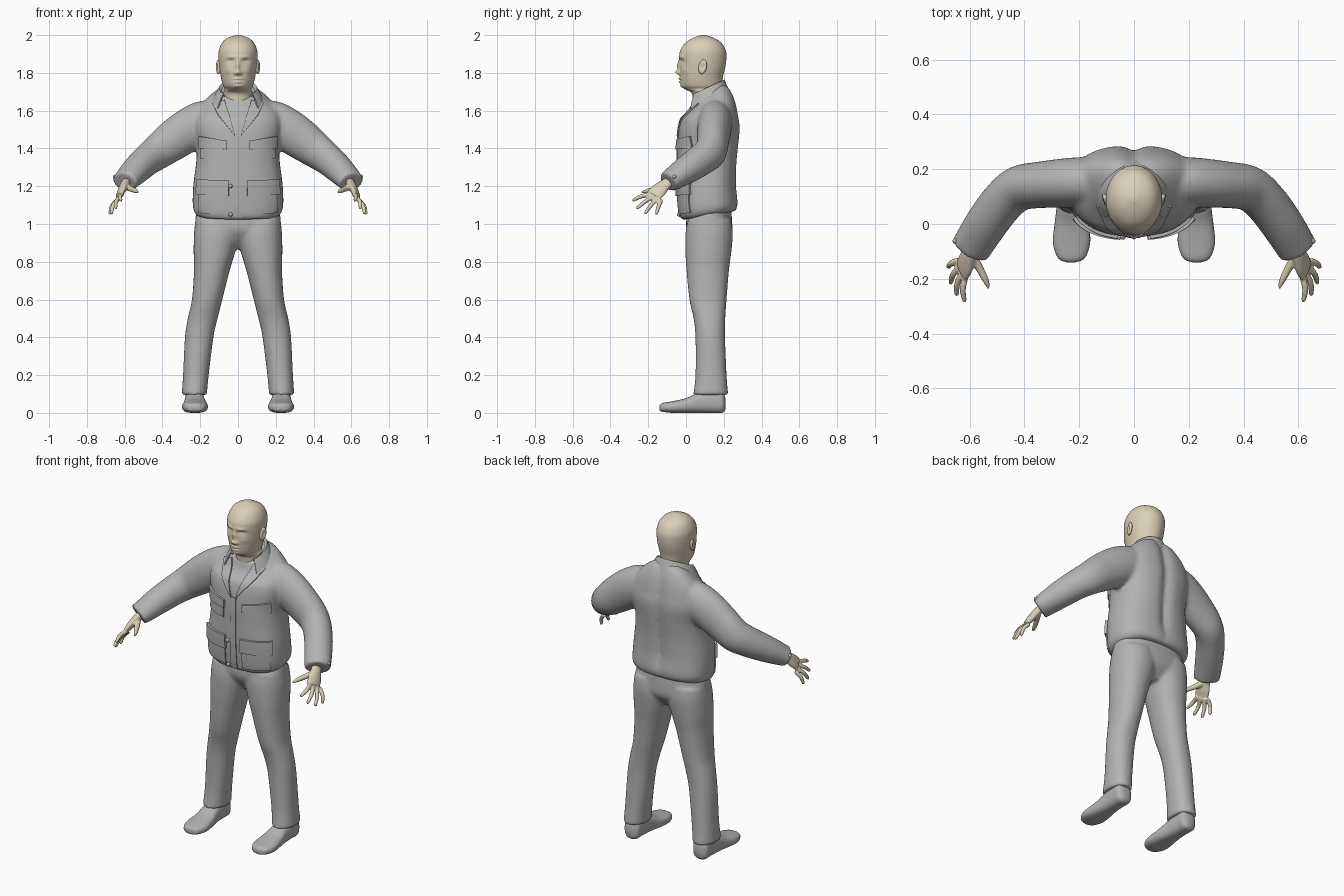
import bpy, bmesh
from math import sin, cos, pi, exp
from mathutils import Vector

if "Cube" in bpy.data.objects:
    bpy.data.objects.remove(bpy.data.objects["Cube"])


def material(name, rgb):
    m = bpy.data.materials.new(name)
    m.use_nodes = True
    m.diffuse_color = (*rgb, 1)
    bsdf = m.node_tree.nodes["Principled BSDF"]
    bsdf.inputs["Base Color"].default_value = (*rgb, 1)
    bsdf.inputs["Roughness"].default_value = 0.8
    return m


CLOTH = material("grey cloth", (0.45, 0.45, 0.45))
SKIN = material("beige skin", (0.70, 0.62, 0.47))


def spline(rows, steps):
    """Catmull-Rom interpolation of rows of numbers."""
    out = []
    for i in range(len(rows) - 1):
        a, b, c, d = (rows[min(max(i + k, 0), len(rows) - 1)] for k in (-1, 0, 1, 2))
        for s in range(steps):
            t = s / steps
            out.append([0.5 * (2*q + (r-p)*t + (2*p - 5*q + 4*r - w)*t*t + (3*q - p - 3*r + w)*t**3)
                        for p, q, r, w in zip(a, b, c, d)])
    return out + [list(rows[-1])]


def skin_rings(bm, rings):
    vs = [[bm.verts.new(p) for p in ring] for ring in rings]
    n = len(vs[0])
    for a, b in zip(vs, vs[1:]):
        for j in range(n):
            bm.faces.new((a[j], a[(j+1) % n], b[(j+1) % n], b[j]))
    bm.faces.new(vs[0])
    bm.faces.new(vs[-1])


def ellipse(c, u, v, n, power):
    def f(x):
        return (1 if x > 0 else -1) * abs(x) ** (2 / power)
    return [c + u * f(cos(2*pi*j/n)) + v * f(sin(2*pi*j/n)) for j in range(n)]


def stack(bm, rows, side=1, steps=4, n=40, power=2.0, along_y=False):
    """Loft of rows (level, x0, x1, other0, other1), level on z, or on y."""
    rings = []
    for l, x0, x1, a, b in spline(rows, steps):
        mid = (a + b) / 2
        c = Vector((side * (x0+x1) / 2, l, mid) if along_y else (side * (x0+x1) / 2, mid, l))
        v = Vector((0, 0, b-a) if along_y else (0, b-a, 0)) / 2
        rings.append(ellipse(c, Vector(((x1-x0) / 2, 0, 0)), v, n, power))
    skin_rings(bm, rings)


def limb(bm, rows, side=1, across=None, steps=4, n=20):
    """Tube through rows (x, y, z, radius across, radius other way)."""
    rows = spline(rows, steps)
    pts = [Vector(r[:3]) for r in rows]
    rings = []
    for i, r in enumerate(rows):
        t = (pts[min(i+1, len(pts)-1)] - pts[max(i-1, 0)]).normalized()
        u = (across or t.cross(Vector((0, 0, 1)))).normalized()
        v = t.cross(u).normalized()
        rings.append([Vector((side * p.x, p.y, p.z)) for p in ellipse(pts[i], u * r[3], v * r[4], n, 2)])
    skin_rings(bm, rings)


def finish(name, bm, mat, voxel=0, relax=6):
    bmesh.ops.recalc_face_normals(bm, faces=bm.faces)
    for f in bm.faces:
        f.smooth = True
    me = bpy.data.meshes.new(name)
    bm.to_mesh(me)
    bm.free()
    me.materials.append(mat)
    ob = bpy.data.objects.new(name, me)
    bpy.context.collection.objects.link(ob)
    if voxel:
        m = ob.modifiers.new("blend", "REMESH")
        m.mode, m.voxel_size, m.use_smooth_shade = "VOXEL", voxel, True
        m = ob.modifiers.new("relax", "SMOOTH")
        m.factor, m.iterations = 0.5, relax
    return ob


def clamp(x):
    return min(max(x, 0), 1)


# Jacket: body and both sleeves blended into one skin
bm = bmesh.new()
body = [(1.02, .212, -.02, .262), (1.06, .238, -.035, .275), (1.2, .237, -.045, .268),
        (1.32, .222, -.045, .27), (1.42, .218, -.045, .28), (1.52, .235, -.035, .287),
        (1.6, .215, -.008, .268), (1.66, .15, .025, .235), (1.7, .1, .04, .205)]
stack(bm, [(z, -w, w, a, b) for z, w, a, b in body], power=2.5, n=64)
for v in bm.verts:
    x, y, z = v.co
    if y > .15:
        v.co.y -= .02 * exp(-(x / .03) ** 2) * clamp((z - 1.0) / .2)
    v.co.z += .05 * (y + .03) / .3 * clamp((1.2 - z) / .15) + (y - .12) * .5 * clamp((z - 1.56) / .1)
sleeve = [(.1, .16, 1.55, .08, .09), (.17, .155, 1.54, .09, .115), (.25, .15, 1.505, .09, .115),
          (.34, .143, 1.445, .085, .108), (.42, .13, 1.385, .083, .095), (.48, .08, 1.34, .08, .085),
          (.54, 0, 1.285, .078, .075), (.6, -.095, 1.222, .073, .056)]
for s in (1, -1):
    limb(bm, sleeve, s, n=32)
jacket = finish("jacket", bm, CLOTH, .01)

# Trousers: seat and both legs
bm = bmesh.new()
seat = [(1.12, .21, .015, .235), (1.0, .228, 0, .245), (.94, .2, .015, .24), (.87, .07, .07, .19)]
stack(bm, [(z, -w, w, a, b) for z, w, a, b in seat], power=2.3)
leg = [(1.02, 0, .225, .01, .24), (.95, -.01, .233, -.003, .248), (.85, .015, .235, -.003, .24),
       (.75, .045, .233, .003, .227), (.6, .083, .244, .018, .215), (.5, .108, .266, .04, .208),
       (.4, .13, .281, .05, .207), (.2, .155, .291, .05, .215), (.095, .165, .298, .038, .224)]
for s in (1, -1):
    stack(bm, leg, s, power=2.2)
finish("trousers", bm, CLOTH, .01)

# Shoes: lofted heel to toe, flattened at the sole
shoe = [(-.14, .215, .245, .012, .04), (-.125, .18, .277, .006, .052), (-.07, .16, .296, 0, .062),
        (0, .165, .29, 0, .078), (.06, .175, .283, 0, .105), (.14, .18, .28, 0, .125),
        (.19, .182, .278, 0, .12), (.208, .205, .255, .015, .08)]
for s, label in ((1, "left"), (-1, "right")):
    bm = bmesh.new()
    stack(bm, shoe, s, n=32, power=2.6, along_y=True)
    finish(label + "_shoe", bm, CLOTH)

# Hands: palm, four fingers and a thumb
across = Vector((.39, .8, -.45)).normalized()
knuckle = Vector((.628, -.172, 1.152))
tips = [(.62, -.285, 1.125), (.65, -.262, 1.082), (.672, -.218, 1.055), (.68, -.158, 1.05)]
for s, label in ((1, "left"), (-1, "right")):
    bm = bmesh.new()
    limb(bm, [(.575, -.05, 1.245, .028, .024), (.6, -.11, 1.21, .033, .022),
              (.615, -.145, 1.178, .044, .02), (*knuckle, .043, .014)], s, across)
    for i, tip in enumerate(tips):
        root = knuckle + across * (i - 1.5) * .023 - Vector((0, -.012, .012))
        tip = Vector(tip)
        mid = root.lerp(tip, .5) + Vector((.008, 0, .006))
        limb(bm, [(*root, .012, .012), (*mid, .0115, .0115), (*root.lerp(tip, .92), .009, .009),
                  (*tip, .004, .004)], s, n=12)
    limb(bm, [(.592, -.115, 1.2, .018, .018), (.565, -.16, 1.185, .015, .015),
              (.542, -.205, 1.175, .012, .012), (.53, -.235, 1.168, .005, .005)], s, n=12)
    finish(label + "_hand", bm, SKIN, .005, 3)

# Head and neck, with the face shaped by soft bumps (x, z, width, height, depth)
bm = bmesh.new()
head = [(1.58, .08, .04, .19), (1.66, .076, .036, .186), (1.695, .076, .028, .186),
        (1.715, .07, -.006, .187), (1.735, .08, -.024, .19), (1.78, .091, -.032, .196),
        (1.83, .099, -.034, .208), (1.88, .103, -.036, .214), (1.92, .101, -.03, .21),
        (1.96, .084, -.002, .187), (1.985, .056, .037, .148), (2.0, .012, .08, .105)]
stack(bm, [(z, -w, w, a, b) for z, w, a, b in head], steps=10, n=112)
bumps = [(0, 1.803, .014, .012, .02), (0, 1.835, .009, .026, .013), (.014, 1.797, .008, .008, .01),
         (.04, 1.86, .019, .012, -.012), (.04, 1.856, .013, .006, .006), (.035, 1.884, .028, .009, .006),
         (0, 1.768, .021, .006, .009), (0, 1.752, .018, .006, .009), (0, 1.76, .026, .003, -.006),
         (0, 1.73, .022, .012, .008), (.055, 1.815, .02, .02, .005)]
for v in bm.verts:
    x, y, z = v.co
    if y < .08:
        v.co.y -= sum(d * exp(-((abs(x) - bx) / w) ** 2 - ((z - bz) / h) ** 2) for bx, bz, w, h, d in bumps)
finish("head", bm, SKIN)

# Ears: dished, tilted ovals
for s, label in ((1, "left"), (-1, "right")):
    bm = bmesh.new()
    bmesh.ops.create_uvsphere(bm, u_segments=24, v_segments=16, radius=1)
    for v in bm.verts:
        x, y, z = v.co
        dish = .011 * exp(-(y*y + z*z) / .2) if x > 0 else 0
        v.co = (s * (.104 + .013 * x + .006 * y - dish), .088 + .022 * y + .005 * z, 1.832 + .038 * z)
    finish(label + "_ear", bm, SKIN)

# Collar: a folded band round the back of the neck
bm = bmesh.new()
bands = []
for grow, drop in ((0, .01), (.012, 0), (.032, .035), (.05, .075)):
    band = []
    for j in range(33):
        a = pi * (-.22 + 1.44 * j / 32)
        y = .105 + (.088 + grow * .75) * sin(a)
        band.append(bm.verts.new(((.088 + grow) * cos(a), y, 1.715 + .045 * sin(a) - drop)))
    bands.append(band)
for a, b in zip(bands, bands[1:]):
    for j in range(32):
        bm.faces.new((a[j], a[j+1], b[j+1], b[j]))
collar = finish("collar", bm, CLOTH)
m = collar.modifiers.new("thickness", "SOLIDIFY")
m.thickness, m.offset = .008, 0
collar.modifiers.new("crease", "EDGE_SPLIT").split_angle = .7


def panel(name, corners, thick, n=14):
    """Four-cornered cloth patch laid onto the jacket front."""
    a, b, c, d = (Vector((x, -.5, z)) for x, z in corners)
    bm = bmesh.new()
    g = [[bm.verts.new(a.lerp(b, i/n).lerp(d.lerp(c, i/n), j/n)) for i in range(n+1)] for j in range(n+1)]
    for j in range(n):
        for i in range(n):
            bm.faces.new((g[j][i], g[j][i+1], g[j+1][i+1], g[j+1][i]))
    ob = finish(name, bm, CLOTH)
    m = ob.modifiers.new("lay", "SHRINKWRAP")
    m.target, m.wrap_method = jacket, "PROJECT"
    m.use_project_y, m.use_positive_direction = True, True
    m = ob.modifiers.new("thickness", "SOLIDIFY")
    m.thickness, m.offset = thick, 0
    ob.modifiers.new("crease", "EDGE_SPLIT").split_angle = .7


# Pockets, flaps, lapels and front strip
panel("front_strip", [(-.02, 1.035), (.02, 1.035), (.018, 1.47), (-.018, 1.47)], .012)
for s, label in ((1, "left_"), (-1, "right_")):
    for part, thick, corners in (
            ("chest_pocket", .012, [(.065, 1.335), (.195, 1.345), (.195, 1.42), (.065, 1.41)]),
            ("chest_flap", .024, [(.058, 1.395), (.2, 1.4), (.2, 1.465), (.058, 1.44)]),
            ("hip_pocket", .014, [(.055, 1.05), (.205, 1.06), (.208, 1.18), (.055, 1.17)]),
            ("hip_flap", .028, [(.048, 1.15), (.214, 1.155), (.212, 1.235), (.05, 1.232)]),
            ("lapel", .016, [(.014, 1.465), (.105, 1.575), (.135, 1.635), (.07, 1.655)])):
        panel(label + part, [(s * x, z) for x, z in corners], thick)

# Buttons on the cuffs and front
spots = [(.652, -.062, 1.25), (-.652, -.062, 1.25), (-.04, -.037, 1.05), (-.04, -.046, 1.2)]
for i, spot in enumerate(spots):
    bm = bmesh.new()
    bmesh.ops.create_uvsphere(bm, u_segments=12, v_segments=8, radius=.011)
    bmesh.ops.translate(bm, vec=spot, verts=bm.verts)
    finish(f"button_{i + 1}", bm, CLOTH)
